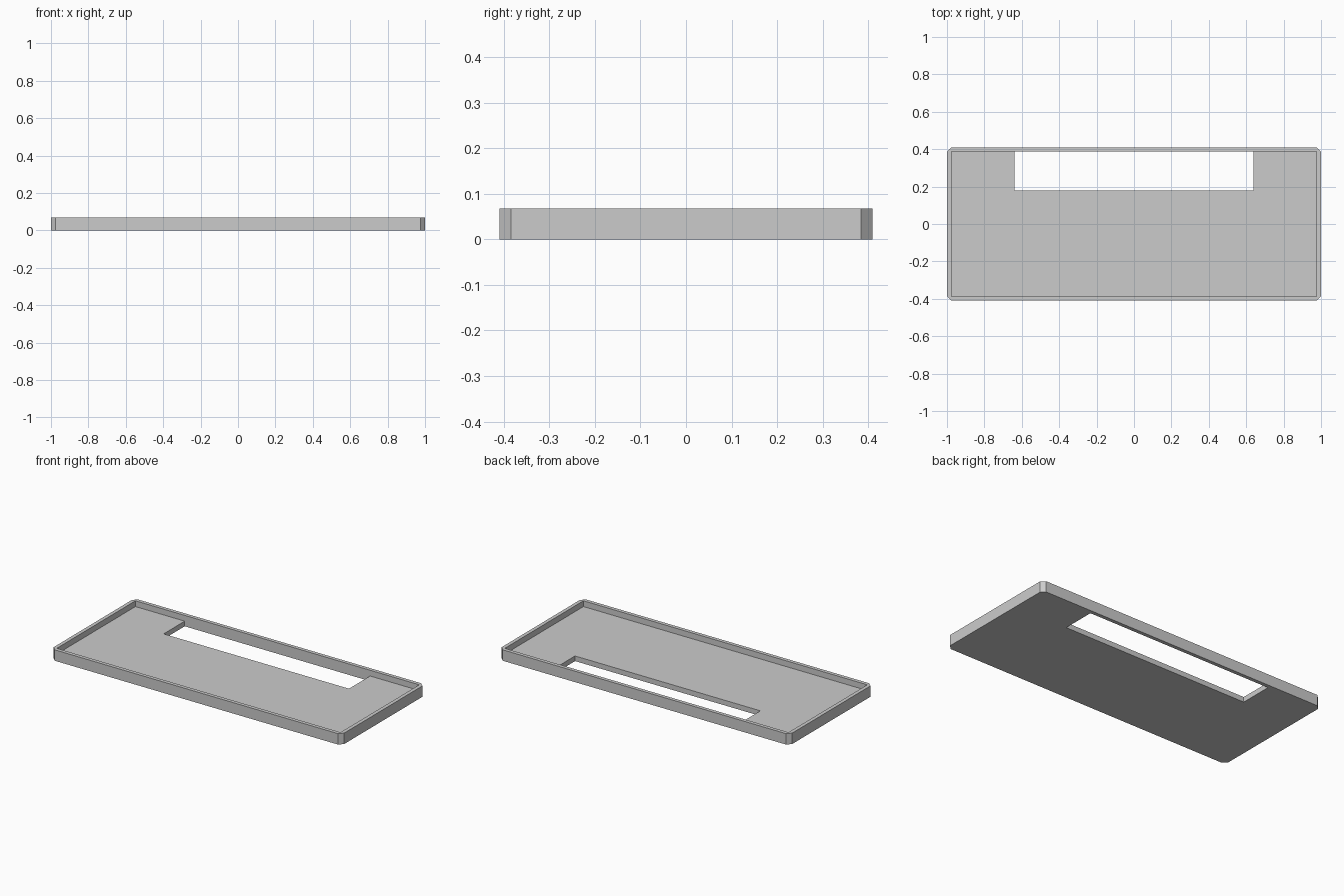
import bpy
import bmesh

if "Cube" in bpy.data.objects:
    bpy.data.objects.remove(bpy.data.objects["Cube"], do_unlink=True)

HALF_X, HALF_Y, HEIGHT = 1.0, 0.41, 0.068
WALL, CHAMFER, FLOOR = 0.023, 0.025, 0.032
INNER_X, INNER_Y = HALF_X - WALL, HALF_Y - WALL

grey = bpy.data.materials.new("light_grey")
grey.use_nodes = True
colour = (0.6, 0.6, 0.6, 1.0)
grey.diffuse_color = colour
grey.node_tree.nodes["Principled BSDF"].inputs["Base Color"].default_value = colour


def box(name, low, high, chamfer=0.0):
    """Box between two corners, with optionally chamfered upright edges."""
    bm = bmesh.new()
    bmesh.ops.create_cube(bm, size=1.0)
    for v in bm.verts:
        v.co = [(a + b) / 2 + c * (b - a) for a, b, c in zip(low, high, v.co)]
    if chamfer:
        upright = [e for e in bm.edges
                   if abs(e.verts[0].co.z - e.verts[1].co.z) > 0.01]
        bmesh.ops.bevel(bm, geom=upright, offset=chamfer, segments=1, affect='EDGES')
    mesh = bpy.data.meshes.new(name)
    bm.to_mesh(mesh)
    bm.free()
    mesh.materials.append(grey)
    obj = bpy.data.objects.new(name, mesh)
    bpy.context.collection.objects.link(obj)
    return obj


def cut(target, cutter):
    """Subtract the cutter, then discard it."""
    mod = target.modifiers.new(cutter.name, 'BOOLEAN')
    mod.operation = 'DIFFERENCE'
    mod.solver = 'EXACT'
    mod.object = cutter
    cutter.hide_render = True
    bpy.context.view_layer.objects.active = target
    bpy.ops.object.modifier_apply(modifier=mod.name)
    bpy.data.objects.remove(cutter, do_unlink=True)


# Shallow tray with chamfered outer corners
tray = box("tray", (-HALF_X, -HALF_Y, 0), (HALF_X, HALF_Y, HEIGHT), CHAMFER)

# Square-cornered recess, leaving a thin rim
cut(tray, box("recess", (-INNER_X, -INNER_Y, FLOOR), (INNER_X, INNER_Y, 0.2)))

# Wide slot through the floor, flush with the back wall
cut(tray, box("floor_slot", (-0.638, 0.18, -0.1), (0.638, INNER_Y, 0.15)))
